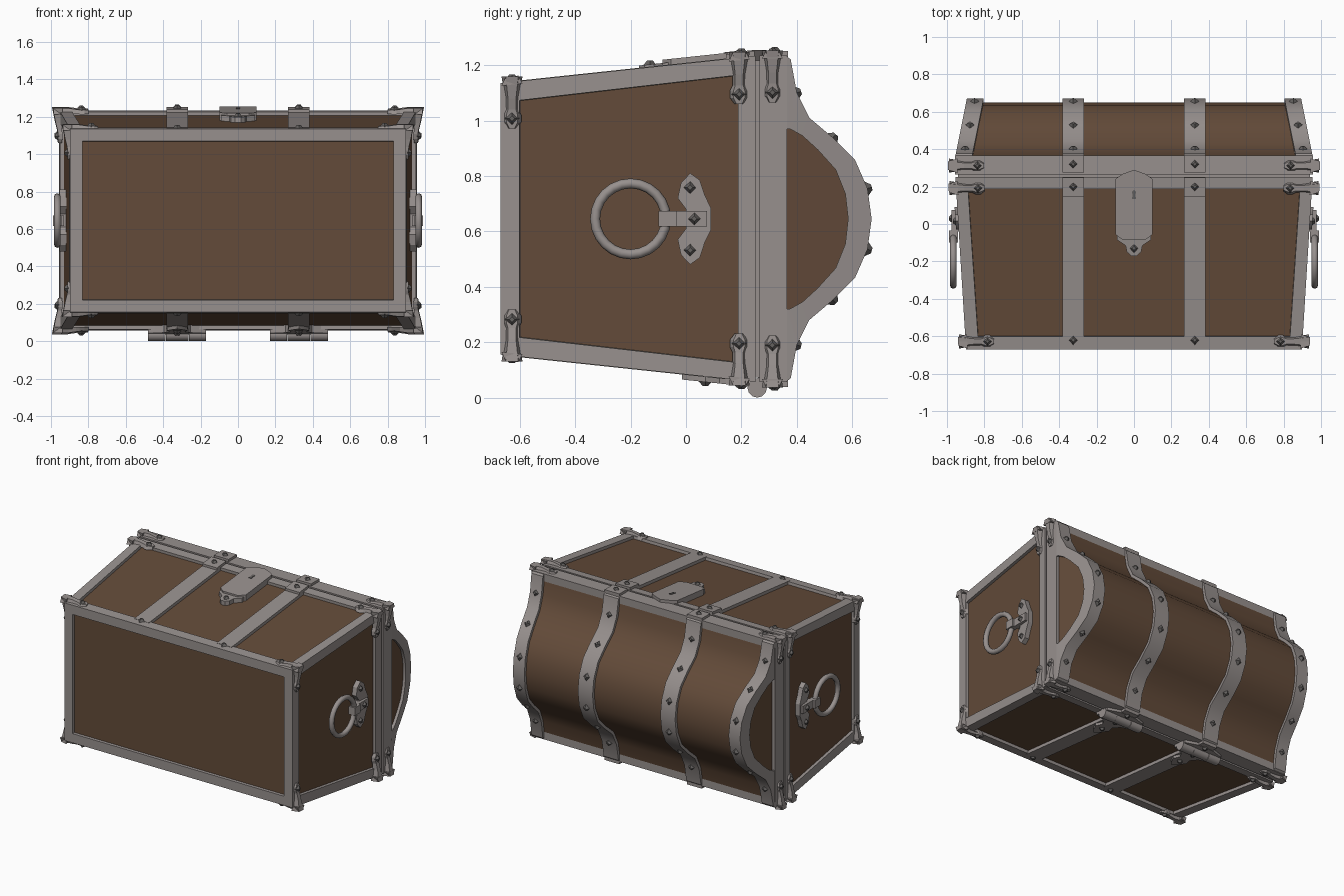
import bpy, bmesh, math
from mathutils import Vector, Matrix

if "Cube" in bpy.data.objects:
    bpy.data.objects.remove(bpy.data.objects["Cube"])

C = 0.645                      # depth centre: the chest lies on its back, its lid points to +y
SIGNS = (1, -1)


def mat(name, col):
    m = bpy.data.materials.new(name)
    m.diffuse_color = (*col, 1)
    m.use_nodes = True
    m.node_tree.nodes["Principled BSDF"].inputs["Base Color"].default_value = m.diffuse_color
    return m


WOOD = mat("brown wood", (0.125, 0.07, 0.041))
METAL = mat("grey metal", (0.31, 0.28, 0.27))
DARK = mat("dark iron", (0.13, 0.122, 0.118))


def finish(name, bm, mats, smooth=None):
    bmesh.ops.recalc_face_normals(bm, faces=bm.faces[:])
    me = bpy.data.meshes.new(name)
    bm.to_mesh(me)
    bm.free()
    for m in mats:
        me.materials.append(m)
    ob = bpy.data.objects.new(name, me)
    bpy.context.collection.objects.link(ob)
    if smooth:
        bpy.ops.object.select_all(action='DESELECT')
        ob.select_set(True)
        bpy.context.view_layer.objects.active = ob
        bpy.ops.object.shade_smooth_by_angle(angle=math.radians(smooth))
    return ob


def loft(bm, rings, closed=True):
    """Skin a list of point loops and cap both ends."""
    vs = [[bm.verts.new(p) for p in r] for r in rings]
    n = len(vs[0])
    for a, b in zip(vs, vs[1:]):
        for i in range(n if closed else n - 1):
            j = (i + 1) % n
            bm.faces.new((a[i], a[j], b[j], b[i]))
    if closed:
        bm.faces.new(vs[0])
        bm.faces.new(vs[-1])


def box(bm, x, y, z):
    loft(bm, [[(a, y[0], z[0]), (a, y[1], z[0]), (a, y[1], z[1]), (a, y[0], z[1])] for a in x])


# tapered walls: half width and half depth at height y
def taper(y, a, b):
    return a + (b - a) * (min(y, 0.25) + 0.67) / 0.92


def hx(y):
    return taper(y, 0.898, 0.955)


def hz(y):
    return taper(y, 0.49, 0.588)


def face_pt(x, y, off, s):     # point on front (s=1) or back (s=-1) wall
    return Vector((x, y, C + s * (hz(y) + off)))


def side_pt(y, dz, off, s):    # point on an end wall
    return Vector((s * (hx(y) + off), y, C + dz))


# body: tapered box, each wall a metal frame round a sunken wood panel
bm = bmesh.new()
loft(bm, [[(sx * hx(y), y, C + sz * hz(y)) for sx, sz in ((1, 1), (-1, 1), (-1, -1), (1, -1))]
          for y in (-0.67, 0.25)])
bmesh.ops.recalc_face_normals(bm, faces=bm.faces[:])
walls = [f for f in bm.faces if f.normal.y < 0.9]
bmesh.ops.inset_individual(bm, faces=walls, thickness=0.093, depth=0)
bmesh.ops.inset_individual(bm, faces=walls, thickness=0.002, depth=-0.02)
for f in walls:
    f.material_index = 1
finish("body", bm, (METAL, WOOD))

# body straps, and raised tabs where straps cross the rims
bm = bmesh.new()
for s in SIGNS:
    for x in (-0.325, 0.325):
        loft(bm, [[face_pt(x + a, y, o, s) for a, o in
                   ((-0.058, -0.03), (0.058, -0.03), (0.058, 0.002), (-0.058, 0.002))]
                  for y in (-0.62, 0.16)])
        for y0, y1 in ((0.145, 0.248), (0.275, 0.368)):
            loft(bm, [[face_pt(x + a, y, o, s) for a, o in
                       ((-0.058, -0.03), (0.058, -0.03), (0.058, 0.018), (-0.058, 0.018))]
                      for y in (y0, y1)])
finish("body_straps", bm, (METAL,))

# lid rim and the narrow seam under it
bm = bmesh.new()
box(bm, (-0.957, 0.957), (0.265, 0.365), (C - 0.589, C + 0.589))
box(bm, (-0.94, 0.94), (0.24, 0.28), (C - 0.572, C + 0.572))
finish("lid_rim", bm, (METAL,))

# lid profile (y, depth) and the outline of the end panels
half = [(0.362, 0.588), (0.378, 0.575), (0.40, 0.455), (0.445, 0.365), (0.53, 0.293),
        (0.61, 0.213), (0.655, 0.11), (0.67, 0.0)]
half_in = [(0.355, 0.325), (0.355, 0.325), (0.375, 0.325), (0.42, 0.3), (0.475, 0.25),
           (0.54, 0.178), (0.575, 0.09), (0.585, 0.0)]
outer = half + [(y, -d) for y, d in half[-2::-1]]
inner = half_in + [(y, -d) for y, d in half_in[-2::-1]]


def normal(i):
    a, b = outer[max(i - 1, 0)], outer[min(i + 1, len(outer) - 1)]
    return Vector((a[1] - b[1], b[0] - a[0])).normalized()


def shift(i, off):
    return Vector(outer[i]) + normal(i) * off


N = len(outer)
low = [shift(i, -0.02) for i in range(N)]


def xo(y):
    return 0.955 - max(0, y - 0.365) * 0.2


# wooden lid
bm = bmesh.new()
loft(bm, [[(s * (xo(p[0]) - 0.02), p[0], C + p[1]) for p in low] for s in SIGNS])
finish("lid_wood", bm, (WOOD,), 35)

# metal end frames of the lid
bm = bmesh.new()
for s in SIGNS:
    rings = []
    for o, l, i in zip(outer, low, inner):
        x = xo(o[0])
        sec = [(x - 0.09, l), (x - 0.09, o), (x, o), (xo(i[0]), i), (xo(i[0]) - 0.025, i)]
        rings.append([(s * a, p[0], C + p[1]) for a, p in sec])
    loft(bm, rings, closed=False)
bmesh.ops.remove_doubles(bm, verts=bm.verts[:], dist=0.0001)
finish("lid_end_frames", bm, (METAL,), 35)

# lid straps
bm = bmesh.new()
for x in (-0.325, 0.325):
    loft(bm, [[(x + a, p[0], C + p[1]) for a, p in
               ((-0.058, l), (-0.058, o), (0.058, o), (0.058, l))] for o, l in zip(outer, low)])
finish("lid_straps", bm, (METAL,), 35)

# corner brackets: flared arms on both walls of every corner; nails collected as we go
nails = []
arm = [(-0.02, 0.038, 0.04), (0.06, 0.024, 0.024), (0.1, 0.024, 0.014),
       (0.12, 0.034, 0.012), (0.145, 0.034, 0.012), (0.168, 0.016, 0.01)]
bm = bmesh.new()
for yc in (-0.628, 0.192, 0.312):
    for sx in SIGNS:
        for sz in SIGNS:
            ends, fronts = [], []
            for d, w, t in arm:
                sec = ((-w, -0.01), (w, -0.01), (w * 0.6, t), (-w * 0.6, t))
                ends.append([side_pt(yc + a, sz * (hz(yc) - d), o, sx) for a, o in sec])
                fronts.append([face_pt(sx * (hx(yc) + 0.015 - d), yc + a, min(o, 0.02), sz)
                               for a, o in sec])
            loft(bm, ends)
            loft(bm, fronts)
            nails.append((side_pt(yc, sz * (hz(yc) - 0.132), 0.01, sx), (sx, 0, 0)))
            nails.append((face_pt(sx * (hx(yc) - 0.117), yc, 0.01, sz), (0, 0, sz)))
finish("corner_brackets", bm, (METAL,))

# nail positions on straps and lid
for x in (-0.325, 0.325):
    for s in SIGNS:
        nails.append((face_pt(x, -0.62, 0, s), (0, 0, s)))
        for y in (0.2, 0.32):
            nails.append((face_pt(x, y, 0.016, s), (0, 0, s)))
for i in (2, 4, 6, N - 7, N - 5, N - 3):
    n = normal(i)
    e = xo(outer[i][0]) - 0.045
    for x in (-e, -0.325, 0.325, e):
        nails.append((Vector((x, outer[i][0], C + outer[i][1])), (0, n[0], n[1])))

# latch: lower plate, hasp and keyhole


def plate(bm, pts, place, o0, o1):
    loft(bm, [[place(p, o) for p in pts] for o in (o0, o1)])


def mirrored(pts):             # mirror a half outline across its first axis
    return pts + [(-a, b) for a, b in reversed(pts) if a]


def front(p, o):
    return face_pt(p[0], p[1], o, 1)


bm = bmesh.new()
plate(bm, mirrored([(0.09, 0.1), (0.09, -0.085), (0.045, -0.115), (0.038, -0.15), (0.015, -0.17)]),
      front, -0.03, 0.01)
plate(bm, mirrored([(0, 0.29), (0.06, 0.268), (0.1, 0.24), (0.1, -0.055), (0.06, -0.085)]),
      front, -0.03, 0.022)
finish("latch", bm, (METAL,))
bm = bmesh.new()
plate(bm, mirrored([(0, 0.182), (0.012, 0.172), (0.007, 0.155), (0.012, 0.135)]), front, 0.02, 0.025)
finish("keyhole", bm, (DARK,))
nails.append((face_pt(0, -0.13, 0.008, 1), (0, 0, 1)))

# hinges: three knuckles, a pointed leaf on the body and a short one on the lid
bm = bmesh.new()
for xc in (-0.325, 0.325):
    for a, b, r in ((-0.155, -0.062, 0.035), (-0.06, 0.06, 0.033), (0.062, 0.155, 0.035)):
        loft(bm, [[(xc + x, 0.257 + r * math.cos(k * math.pi / 6), 0.035 + r * math.sin(k * math.pi / 6))
                   for k in range(12)] for x in (a, b)])

    def back(p, o):
        return face_pt(xc + p[0], p[1], o, -1)
    plate(bm, mirrored([(0.155, 0.25), (0.155, 0.2), (0.07, 0.17), (0.04, 0.12), (0.055, 0.07),
                        (0.03, 0.02), (0, -0.015)]), back, -0.02, 0.02)
    plate(bm, mirrored([(0.15, 0.26), (0.15, 0.3), (0.06, 0.33)]), back, -0.02, 0.02)
    nails.append((face_pt(xc, 0.07, 0.018, -1), (0, 0, -1)))
finish("hinges", bm, (METAL,), 35)

# ring handles on both ends
bm = bmesh.new()
rings_bm = bmesh.new()
lobe = [(0.81, 0.015), (0.785, 0.05), (0.73, 0.068), (0.685, 0.09)]
lobe_l = [(0.68, 0.0), (0.72, -0.03), (0.775, -0.018)]
outline = ([(z - C, y) for z, y in lobe] + [(C - z, y) for z, y in reversed(lobe)]
           + [(C - z, y) for z, y in reversed(lobe_l)] + [(z - C, y) for z, y in lobe_l])
for s in SIGNS:
    plate(bm, outline, lambda p, o: side_pt(p[1], p[0], o, s), -0.03, 0.014)
    box(bm, sorted((s * 0.942, s * 0.99)), (-0.1, -0.035), (C - 0.028, C + 0.028))
    box(bm, sorted((s * 0.93, s * 0.975)), (-0.04, 0.075), (C - 0.028, C + 0.028))
    for dz, y, o in ((0.113, 0.015, 0.012), (-0.113, 0.015, 0.012), (0, 0.03, 0.032)):
        nails.append((side_pt(y, dz, o, s), (s, 0, 0)))
    loops = []
    for k in range(25):
        t = k * math.tau / 24
        loops.append([(s * 0.966 + 0.018 * math.sin(q * math.tau / 8),
                       -0.2 + (0.128 + 0.018 * math.cos(q * math.tau / 8)) * math.cos(t),
                       C + (0.128 + 0.018 * math.cos(q * math.tau / 8)) * math.sin(t))
                      for q in range(8)])
    loft(rings_bm, loops)
finish("handle_mounts", bm, (METAL,))
finish("handle_rings", rings_bm, (METAL,), 60)

# pyramid-headed nails
bm = bmesh.new()
for p, n in nails:
    n = Vector(n)
    m = Matrix.Translation(p + n * 0.006) @ n.to_track_quat('Z', 'Y').to_matrix().to_4x4()
    bmesh.ops.create_cone(bm, cap_ends=True, segments=4, radius1=0.027, radius2=0.01,
                          depth=0.02, matrix=m)
finish("nails", bm, (DARK,))
